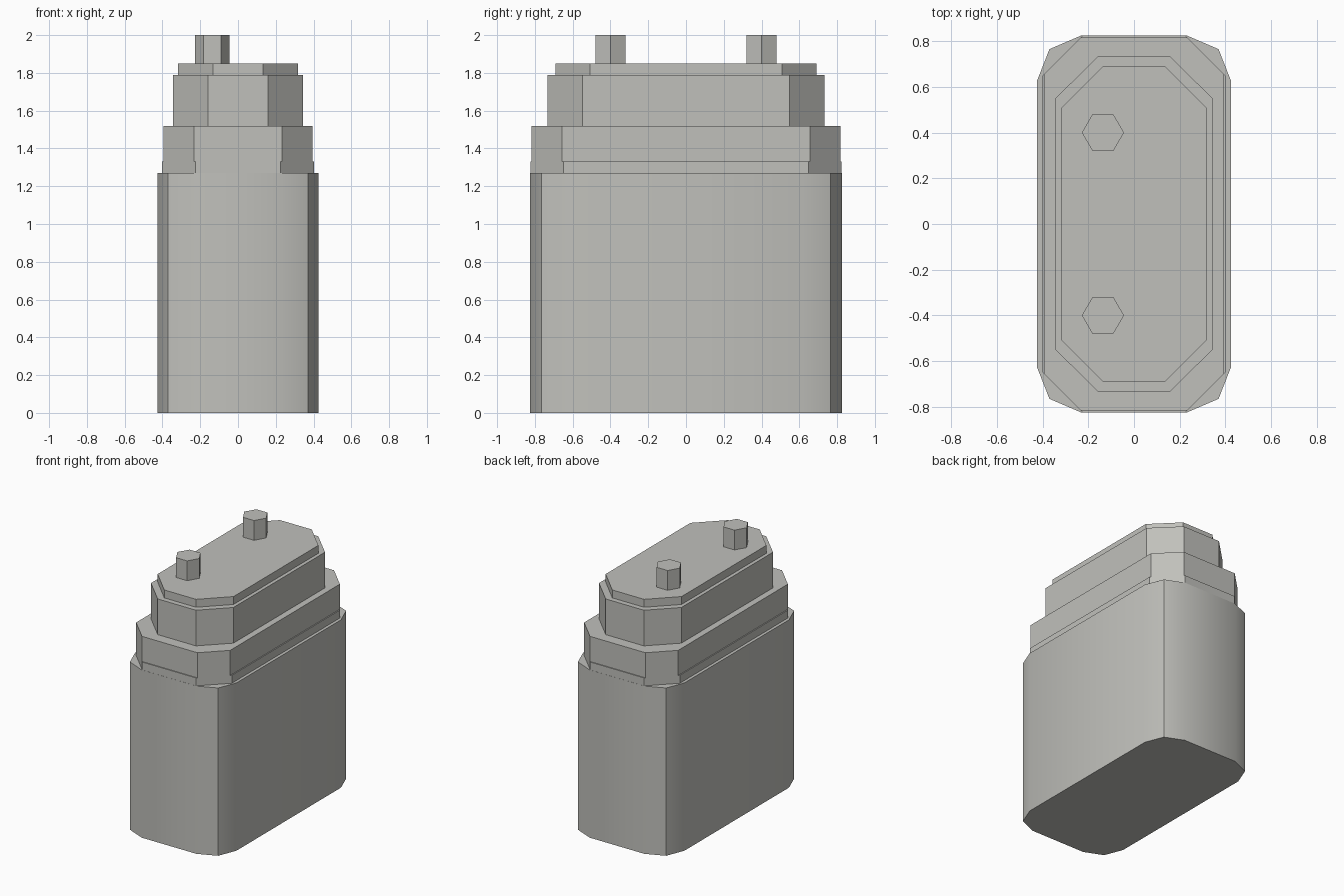
import bpy, bmesh, math

if "Cube" in bpy.data.objects:
    bpy.data.objects.remove(bpy.data.objects["Cube"])

grey = bpy.data.materials.new("warm_grey")
grey.diffuse_color = (0.53, 0.53, 0.50, 1)
grey.use_nodes = True
grey.node_tree.nodes["Principled BSDF"].inputs["Base Color"].default_value = grey.diffuse_color


def prism(name, points, z0, z1):
    """Extrude a closed outline between two heights."""
    bm = bmesh.new()
    face = bm.faces.new([bm.verts.new((x, y, z0)) for x, y in points])
    ext = bmesh.ops.extrude_face_region(bm, geom=[face], use_keep_orig=True)
    top = [g for g in ext["geom"] if isinstance(g, bmesh.types.BMVert)]
    bmesh.ops.translate(bm, verts=top, vec=(0, 0, z1 - z0))
    bmesh.ops.recalc_face_normals(bm, faces=bm.faces)
    mesh = bpy.data.meshes.new(name)
    bm.to_mesh(mesh)
    bm.free()
    mesh.materials.append(grey)
    obj = bpy.data.objects.new(name, mesh)
    bpy.context.collection.objects.link(obj)
    return obj


def mirrored(quarter):
    """Complete an outline from its +x +y quarter, listed counter-clockwise."""
    half = quarter + [(-x, y) for x, y in reversed(quarter)]
    return half + [(-x, -y) for x, y in half]


# Body with softly rounded walls and sharp corner edges
body = prism("body", mirrored([(0.425, 0.625), (0.37, 0.765), (0.23, 0.825)]), 0, 1.27)
bpy.context.view_layer.objects.active = body
body.select_set(True)
bpy.ops.object.shade_smooth_by_angle(angle=math.radians(30))

# Chamfered tiers: half width, half depth, chamfer corner x and y, heights
tiers = [
    ("collar_rim", 0.402, 0.824, 0.225, 0.648, 1.27, 1.33),
    ("collar", 0.394, 0.817, 0.232, 0.656, 1.33, 1.52),
    ("upper_block", 0.345, 0.732, 0.16, 0.548, 1.52, 1.79),
    ("top_plate", 0.318, 0.692, 0.133, 0.507, 1.79, 1.85),
]
for name, hx, hy, cx, cy, z0, z1 in tiers:
    prism(name, mirrored([(hx, cy), (cx, hy)]), z0, z1)

# Two hexagonal pins
for name, y in (("front_pin", -0.4), ("back_pin", 0.4)):
    hexagon = [(-0.136 + 0.092 * math.cos(i * math.pi / 3),
                y + 0.092 * math.sin(i * math.pi / 3)) for i in range(6)]
    prism(name, hexagon, 1.85, 2.0)
